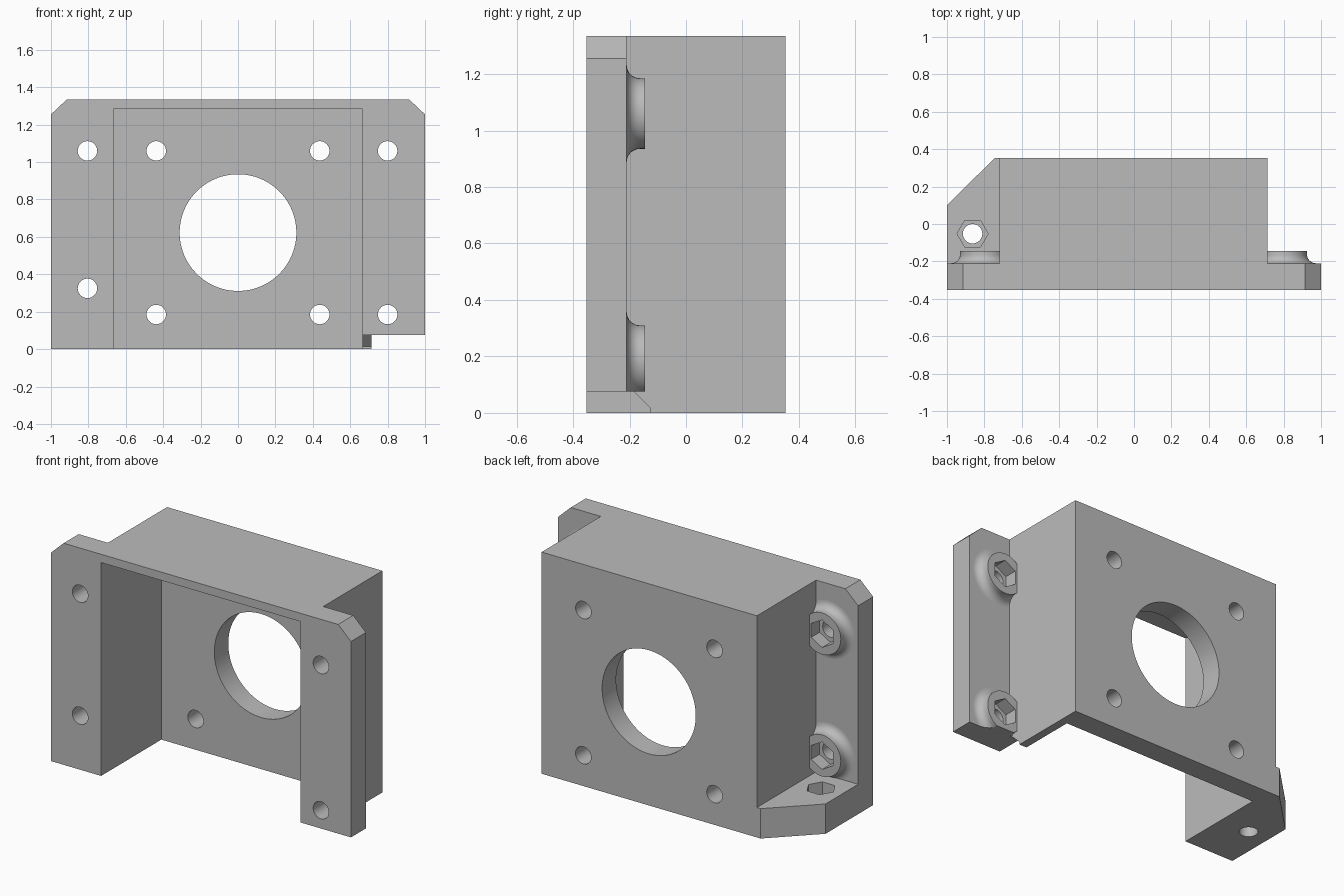
import bpy
import bmesh
from math import cos, sin, pi, radians
from mathutils import Vector

cube = bpy.data.objects.get("Cube")
if cube:
    bpy.data.objects.remove(cube, do_unlink=True)

grey = bpy.data.materials.new("plain grey")
grey.use_nodes = True
grey.diffuse_color = (0.5, 0.5, 0.5, 1)
grey.node_tree.nodes["Principled BSDF"].inputs["Base Color"].default_value = (0.5, 0.5, 0.5, 1)

# Maps from profile plane (u, v) and depth w to model space
AXES = {"x": lambda u, v, w: (w, u, v),
        "y": lambda u, v, w: (u, w, v),
        "z": lambda u, v, w: (u, v, w)}


def add_object(name, bm):
    bmesh.ops.recalc_face_normals(bm, faces=bm.faces)
    mesh = bpy.data.meshes.new(name)
    bm.to_mesh(mesh)
    bm.free()
    mesh.materials.append(grey)
    obj = bpy.data.objects.new(name, mesh)
    bpy.context.collection.objects.link(obj)
    return obj


def prism(name, points, axis, start, end):
    """Extrude a flat outline along one axis."""
    bm = bmesh.new()
    face = bm.faces.new([bm.verts.new(AXES[axis](u, v, start)) for u, v in points])
    moved = bmesh.ops.extrude_face_region(bm, geom=[face])["geom"]
    bmesh.ops.translate(bm, vec=Vector(AXES[axis](0, 0, end - start)),
                        verts=[g for g in moved if isinstance(g, bmesh.types.BMVert)])
    return add_object(name, bm)


def box(name, x, y, z):
    return prism(name, [(x[0], y[0]), (x[1], y[0]), (x[1], y[1]), (x[0], y[1])], "z", *z)


def ring(u, v, radius, sides, turn=0.0):
    return [(u + radius * cos(turn + 2 * pi * i / sides),
             v + radius * sin(turn + 2 * pi * i / sides)) for i in range(sides)]


def boss(name, x, z):
    """Round pad with a concave flare where it meets the flange."""
    top, flare, steps = 0.125, 0.047, 8
    profile = [(0, -0.25), (top + flare, -0.25)]
    for i in range(steps + 1):
        a = pi / 2 * i / steps
        profile.append((top + flare * (1 - sin(a)), -0.163 - flare * cos(a)))
    profile += [(top, -0.145), (0, -0.145)]
    bm = bmesh.new()
    verts = [bm.verts.new((x + r, y, z)) for r, y in profile]
    edges = [bm.edges.new(pair) for pair in zip(verts, verts[1:])]
    bmesh.ops.spin(bm, geom=verts + edges, cent=(x, 0, z), axis=(0, 1, 0),
                   angle=2 * pi, steps=48, use_merge=True)
    bmesh.ops.remove_doubles(bm, verts=bm.verts, dist=1e-5)
    return add_object(name, bm)


def combine(target, other, operation):
    mod = target.modifiers.new(operation.lower(), "BOOLEAN")
    mod.operation, mod.solver, mod.object = operation, "EXACT", other
    bpy.context.view_layer.objects.active = target
    bpy.ops.object.modifier_apply(modifier=mod.name)
    bpy.data.objects.remove(other, do_unlink=True)


BACK, FRONT, TOP = 0.353, -0.353, 1.335
SCREWS = [(-0.805, 1.06), (-0.805, 0.325), (0.8, 1.06), (0.8, 0.185)]

# Solid housing, mounting flange, foot and screw pads
bracket = box("motor_bracket", (-0.72, 0.715), (FRONT, BACK), (0, TOP))
flange = prism("flange", [(-1, 0), (0.69, 0), (0.69, 0.075), (1, 0.075), (1, 1.255),
                          (0.915, TOP), (-0.915, TOP), (-1, 1.255)], "y", FRONT, -0.21)
foot = prism("foot", [(-1, FRONT), (-0.7, FRONT), (-0.7, BACK), (-0.745, BACK),
                      (-1, 0.1)], "z", 0, 0.18)
for part in [flange, foot] + [boss("screw_pad", x, z) for x, z in SCREWS]:
    combine(bracket, part, "UNION")

# Cavity open to the front and below, and relief under the left flange
cutters = [
    box("cavity", (-0.665, 0.665), (-0.5, 0.22), (-0.2, 1.285)),
    prism("wall_relief", [(-0.5, -0.1), (-0.125, -0.1), (-0.125, 0.015), (-0.185, 0.075),
                          (-0.5, 0.075)], "x", 0.6, 1.2),
    box("pad_trim", (0.715, 1.2), (-0.5, 0), (-0.2, 0.075)),
    prism("shaft_opening", ring(0, 0.623, 0.312, 96), "y", 0.1, 0.5),
]

# Motor screw holes in the back wall
for x in (-0.437, 0.437):
    for z in (0.185, 1.06):
        cutters.append(prism("motor_hole", ring(x, z, 0.052, 32), "y", 0.1, 0.5))

# Flange screw holes with hexagonal nut pockets
for x, z in SCREWS:
    cutters.append(prism("flange_hole", ring(x, z, 0.052, 32), "y", -0.5, 0))
    cutters.append(prism("nut_pocket", ring(x, z, 0.083, 6, pi / 2), "y", -0.225, 0))

# Vertical hole and nut pocket in the foot
cutters.append(prism("foot_hole", ring(-0.863, -0.052, 0.052, 32), "z", -0.1, 0.3))
cutters.append(prism("foot_pocket", ring(-0.863, -0.052, 0.083, 6), "z", 0.09, 0.3))

for cutter in cutters:
    combine(bracket, cutter, "DIFFERENCE")

# Smooth the curved walls, keep the large plane faces flat
bpy.ops.object.select_all(action="DESELECT")
bracket.select_set(True)
bpy.context.view_layer.objects.active = bracket
bpy.ops.object.shade_smooth_by_angle(angle=radians(30))
for poly in bracket.data.polygons:
    if max(abs(c) for c in poly.normal) > 0.999 and poly.area > 0.01:
        poly.use_smooth = False
